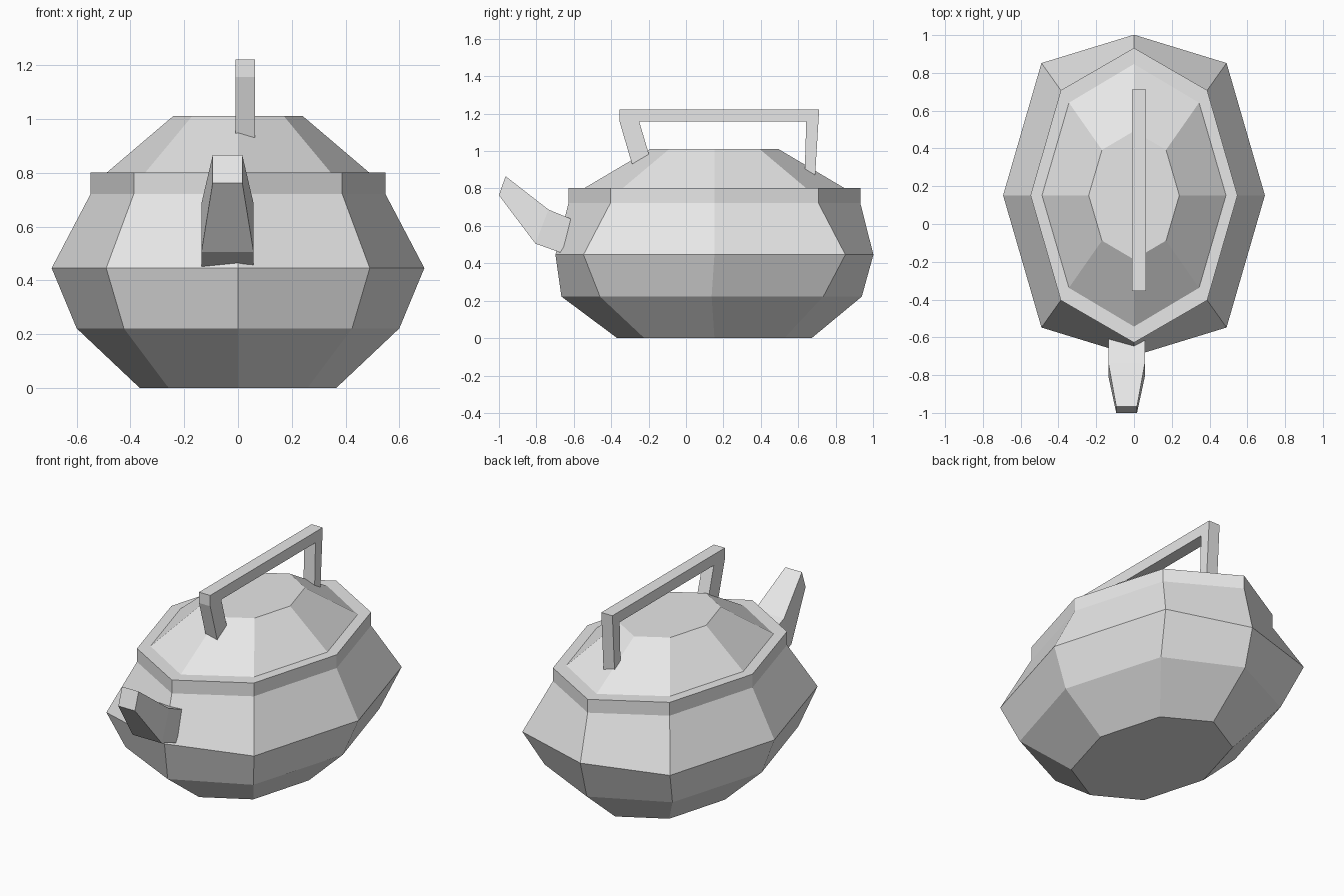
import bpy
import bmesh
from math import sqrt

if "Cube" in bpy.data.objects:
    bpy.data.objects.remove(bpy.data.objects["Cube"], do_unlink=True)

# Single flat grey
grey = bpy.data.materials.new("plain_grey")
grey.use_nodes = True
tone = (0.8, 0.8, 0.8, 1)
grey.diffuse_color = tone
grey.node_tree.nodes["Principled BSDF"].inputs["Base Color"].default_value = tone


def loft(name, rings):
    """Skin a list of equal-sized rings and cap both ends."""
    bm = bmesh.new()
    loops = [[bm.verts.new(p) for p in ring] for ring in rings]
    count = len(loops[0])
    for low, high in zip(loops, loops[1:]):
        for i in range(count):
            j = (i + 1) % count
            bm.faces.new((low[i], low[j], high[j], high[i]))
    bm.faces.new(loops[0][::-1])
    bm.faces.new(loops[-1])
    bmesh.ops.recalc_face_normals(bm, faces=bm.faces)
    mesh = bpy.data.meshes.new(name)
    bm.to_mesh(mesh)
    bm.free()
    mesh.materials.append(grey)
    obj = bpy.data.objects.new(name, mesh)
    bpy.context.collection.objects.link(obj)
    return obj


def octagon(z, rx, ry, corner_y, cy=0.152):
    """Elongated eight-sided ring; corner_y is the reach of the diagonal corners."""
    cx = rx / sqrt(2)
    outline = [(rx, 0), (cx, corner_y), (0, ry), (-cx, corner_y),
               (-rx, 0), (-cx, -corner_y), (0, -ry), (cx, -corner_y)]
    return [(x, y + cy, z) for x, y in outline]


# Pot body with a collar at the top
loft("pot_body", [
    octagon(0, 0.365, 0.52, 0.375),
    octagon(0.222, 0.6, 0.803, 0.597, 0.137),
    octagon(0.446, 0.693, 0.85, 0.70),
    octagon(0.722, 0.548, 0.78, 0.556),
    octagon(0.802, 0.548, 0.78, 0.556),
])

# Sloping lid sitting inside the rim
loft("lid", [
    octagon(0.802, 0.487, 0.695, 0.49),
    octagon(1.012, 0.24, 0.34, 0.24),
])

# Spout: rectangular sections given as lower point, upper point, half width
sections = [
    ((-0.58, 0.425), (-0.58, 0.623), 0.097),
    ((-0.805, 0.505), (-0.735, 0.687), 0.097),
    ((-1.0, 0.763), (-0.965, 0.866), 0.055),
]
spout_x = -0.039
loft("spout", [[(spout_x - w, *low), (spout_x + w, *low),
                (spout_x + w, *top), (spout_x - w, *top)]
               for low, top, w in sections])

# Square-section handle, legs sunk into the lid
stations = [
    ((-0.265, 0.85), (-0.165, 0.87)),
    ((-0.355, 1.157), (-0.25, 1.157)),
    ((-0.355, 1.222), (-0.25, 1.157)),
    ((0.712, 1.222), (0.643, 1.157)),
    ((0.688, 0.83), (0.633, 0.83)),
]
x0, x1 = -0.01, 0.064
loft("handle", [[(x0, *outer), (x1, *outer), (x1, *inner), (x0, *inner)]
                for outer, inner in stations])
